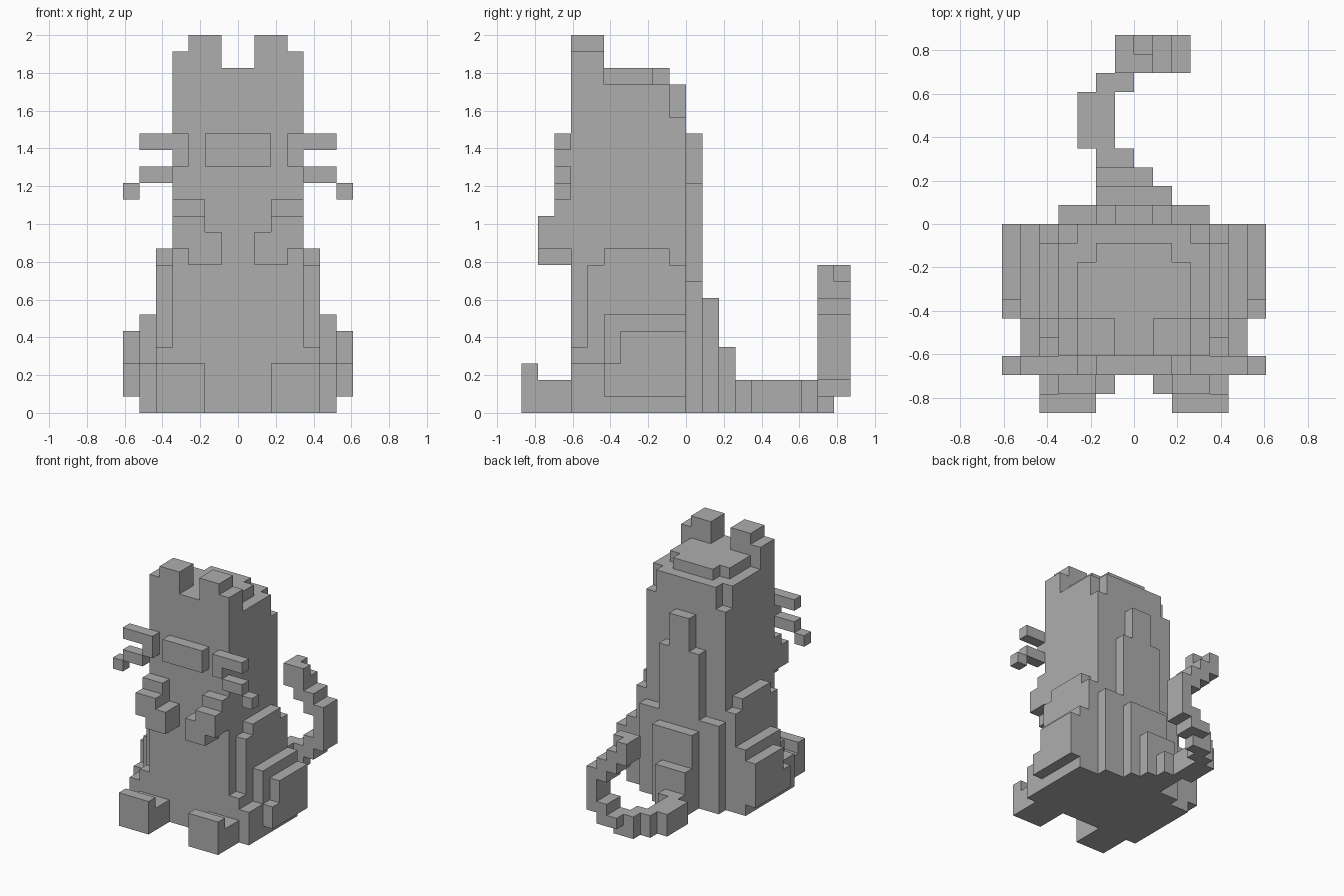
import bpy
import bmesh
from mathutils import Vector

cube = bpy.data.objects.get("Cube")
if cube:
    bpy.data.objects.remove(cube, do_unlink=True)

U = 2 / 23  # size of one block

grey = bpy.data.materials.new("plain grey")
grey.use_nodes = True
COLOR = (0.42, 0.42, 0.42, 1)
grey.diffuse_color = COLOR
grey.node_tree.nodes["Principled BSDF"].inputs["Base Color"].default_value = COLOR


def blocks(name, *boxes, side=1):
    """One object made of boxes given as (x range, y range, z range) in blocks."""
    bm = bmesh.new()
    for ranges in boxes:
        xs, ys, zs = ranges
        if side < 0:
            xs = (-xs[1], -xs[0])
        lo, hi = (Vector(c) * U for c in zip(xs, ys, zs))
        verts = bmesh.ops.create_cube(bm, size=1)["verts"]
        bmesh.ops.scale(bm, vec=hi - lo, verts=verts)
        bmesh.ops.translate(bm, vec=(lo + hi) / 2, verts=verts)
    mesh = bpy.data.meshes.new(name)
    bm.to_mesh(mesh)
    bm.free()
    mesh.materials.append(grey)
    obj = bpy.data.objects.new(name, mesh)
    bpy.context.collection.objects.link(obj)


def pair(name, *boxes):
    for prefix, side in (("left", 1), ("right", -1)):
        blocks(f"{prefix}_{name}", *boxes, side=side)


# Body and head
blocks("body", ((-4, 4), (-7, 0), (0, 18)))
blocks("head_top",
       ((-4, 4), (-7, -1), (18, 20)),
       ((-3, 3), (-1, 0), (18, 20)),
       ((-3, 3), (-7, -2), (20, 21)),
       ((-2, 2), (-2, -1), (20, 21)))
pair("ear",
     ((1, 3), (-7, -5), (21, 23)),
     ((3, 4), (-7, -5), (20, 22)))

# Face
blocks("nose", ((-2, 2), (-8, -7), (15, 17)))
pair("eye_whiskers",
     ((3, 6), (-8, -7), (16, 17)),
     ((3, 4), (-8, -7), (15, 16)),
     ((4, 6), (-8, -7), (14, 15)),
     ((6, 7), (-8, -7), (13, 14)))
pair("mouth_corner",
     ((2, 4), (-8, -7), (12, 13)),
     ((2, 4), (-9, -7), (11, 12)),
     ((1, 4), (-9, -7), (10, 11)),
     ((1, 3), (-9, -7), (9, 10)))

# Haunches, stepped outward
pair("haunch",
     ((4, 5), (-7, 0), (0, 4)),
     ((4, 5), (-6, 0), (4, 9)),
     ((4, 5), (-5, -1), (9, 10)),
     ((5, 6), (-7, 0), (0, 3)),
     ((5, 6), (-5, 0), (3, 6)),
     ((6, 7), (-5, 0), (1, 3)),
     ((6, 7), (-4, 0), (3, 5)))
pair("paw",
     ((2, 5), (-9, -7), (0, 2)),
     ((2, 5), (-10, -9), (0, 3)))

# Back ridge, stepped down toward the tail
blocks("back_ridge",
       ((-4, 4), (0, 1), (0, 8)),
       ((-2, 2), (0, 1), (8, 14)),
       ((-1, 1), (0, 1), (14, 17)),
       ((-2, 2), (1, 2), (0, 7)),
       ((-2, 1), (2, 3), (0, 4)))

# Tail, winding along the floor and curling up
blocks("tail",
       ((-2, 0), (3, 4), (0, 2)),
       ((-3, -1), (4, 7), (0, 2)),
       ((-2, 0), (7, 8), (0, 2)),
       ((-1, 1), (8, 9), (0, 2)),
       ((0, 1), (9, 10), (1, 2)),
       ((1, 2), (8, 10), (1, 3)),
       ((2, 3), (8, 10), (2, 6)),
       ((1, 2), (8, 10), (5, 7)),
       ((0, 1), (8, 10), (6, 8)),
       ((-1, 0), (8, 10), (7, 9)),
       ((0, 1), (8, 9), (8, 9)))
